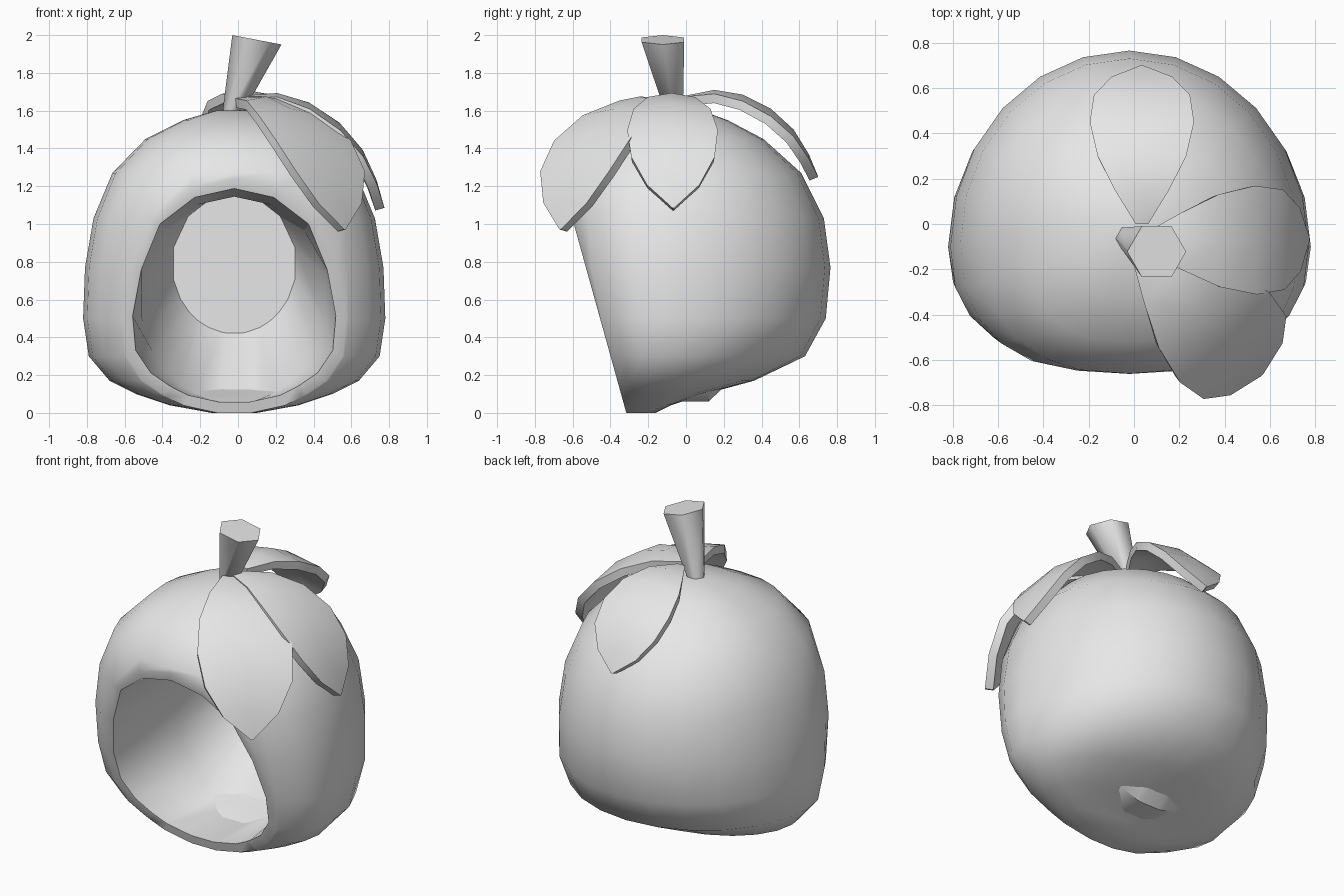
import bpy, bmesh, math
from mathutils import Vector

if "Cube" in bpy.data.objects:
    bpy.data.objects.remove(bpy.data.objects["Cube"])

grey = bpy.data.materials.new("light_grey")
grey.diffuse_color = (0.8, 0.8, 0.8, 1)
grey.use_nodes = True
grey.node_tree.nodes["Principled BSDF"].inputs["Base Color"].default_value = grey.diffuse_color


def finish(name, bm, angle):
    bmesh.ops.recalc_face_normals(bm, faces=bm.faces)
    me = bpy.data.meshes.new(name)
    bm.to_mesh(me)
    bm.free()
    me.materials.append(grey)
    ob = bpy.data.objects.new(name, me)
    bpy.context.collection.objects.link(ob)
    bpy.ops.object.select_all(action='DESELECT')
    bpy.context.view_layer.objects.active = ob
    ob.select_set(True)
    bpy.ops.object.shade_smooth_by_angle(angle=math.radians(angle))
    return ob


def bridge(bm, a, b):
    for i in range(len(a)):
        j = (i + 1) % len(a)
        bm.faces.new((a[i], a[j], b[j], b[i]))


def spow(v, p):
    return math.copysign(abs(v) ** p, v)


# Fruit body: stacked rings (z, half width, widest y, back y, front y)
CX = -0.02
RINGS = [(0.0, .12, -.23, -.16, -.34), (.04, .34, -.17, -.08, -.39),
         (.1, .52, -.12, .1, -.41), (.17, .66, -.1, .36, -.44),
         (.3, .77, -.1, .63, -.49), (.5, .80, -.1, .74, -.56),
         (.77, .79, -.1, .765, -.63), (1.03, .745, -.08, .73, -.67),
         (1.27, .645, -.05, .61, -.66), (1.45, .47, -.03, .41, -.52),
         (1.55, .27, -.02, .22, -.32), (1.6, .1, -.02, .08, -.13)]
N = 24
bm = bmesh.new()
loops = []
for z, w, yc, yb, yf in RINGS:
    ring = []
    for i in range(N):
        a = 2 * math.pi * i / N
        c, s = math.cos(a), math.sin(a)
        if s >= 0:
            p = (CX + w * c, yc + (yb - yc) * s, z)
        else:
            p = (CX + w * spow(c, .8), yc + (yc - yf) * spow(s, .8), z)
        ring.append(bm.verts.new(p))
    loops.append(ring)
for a, b in zip(loops, loops[1:]):
    bridge(bm, a, b)
bm.faces.new(loops[0])
bm.faces.new(loops[-1])

# Slice off the tilted front for the opening
bmesh.ops.bisect_plane(bm, geom=bm.verts[:] + bm.edges[:] + bm.faces[:],
                       plane_co=(0, -.316, 0), plane_no=(0, -1, -.278),
                       clear_outer=True)
mid = Vector((CX, -.494, .64))
rim = [v for v in bm.verts if v.is_boundary]
rim.sort(key=lambda v: math.atan2(v.co.z - mid.z, v.co.x - mid.x))
angles = [math.atan2(v.co.z - mid.z, v.co.x - mid.x) for v in rim]

# Rim, hollow inside and flat back wall
inner = [bm.verts.new(mid + (v.co - mid) * .91) for v in rim]
belly = [bm.verts.new((CX + .5 * math.cos(a), .12, .6 + .545 * math.sin(a))) for a in angles]
back = [bm.verts.new((CX + .33 * math.cos(a), .5, .79 + .37 * math.sin(a))) for a in angles]
for a, b in ((rim, inner), (inner, belly), (belly, back)):
    bridge(bm, a, b)
bm.faces.new(back)
finish("fruit_body", bm, 40)

# Stem: tapered six-sided stalk with a slanted top
bm = bmesh.new()
low, top = [], []
for i in range(6):
    c, s = math.cos(i * math.pi / 3), math.sin(i * math.pi / 3)
    low.append(bm.verts.new((-.035 + .05 * c, -.06 + .05 * s, 1.57)))
    top.append(bm.verts.new((.1 + .13 * c, -.122 + .13 * s, 1.975 - .025 * c)))
bridge(bm, low, top)
bm.faces.new(low)
bm.faces.new(top)
finish("stem", bm, 65)

# Leaves: arched, ridged blades (reach, height, relative width)
BLADE = [(0, 0, .12), (.15, .03, .52), (.3, .005, .85), (.45, -.07, 1),
         (.57, -.18, .92), (.65, -.31, .58), (.7, -.43, .02)]


def leaf(name, root, heading, pitch, size, half):
    h, p = math.radians(heading), math.radians(pitch)
    out = Vector((math.cos(h), math.sin(h), 0))
    side = Vector((-math.sin(h), math.cos(h), 0))
    bm = bmesh.new()
    rows = []
    for r, z, w in BLADE:
        rr = size * (r * math.cos(p) + z * math.sin(p))
        zz = size * (z * math.cos(p) - r * math.sin(p))
        base = Vector(root) + out * rr + Vector((0, 0, zz))
        rows.append([bm.verts.new(base + side * half * w * k
                                  - Vector((0, 0, .04 * w * abs(k))))
                     for k in (-1, 0, 1)])
    for a, b in zip(rows, rows[1:]):
        for k in (0, 1):
            bm.faces.new((a[k], a[k + 1], b[k + 1], b[k]))
    ob = finish(name, bm, 30)
    if sum(f.normal.z for f in ob.data.polygons) < 0:
        ob.data.flip_normals()
    mod = ob.modifiers.new("thickness", 'SOLIDIFY')
    mod.thickness = .05
    mod.offset = -1
    bpy.ops.object.modifier_apply(modifier=mod.name)
    bpy.ops.object.shade_smooth_by_angle(angle=math.radians(30))


leaf("back_leaf", (.035, 0, 1.68), 90, 0, 1.0, .23)
leaf("right_leaf", (.03, -.08, 1.68), 1, 7, 1.16, .24)
leaf("front_leaf", (.01, -.11, 1.67), -45, 10, 1.28, .28)
